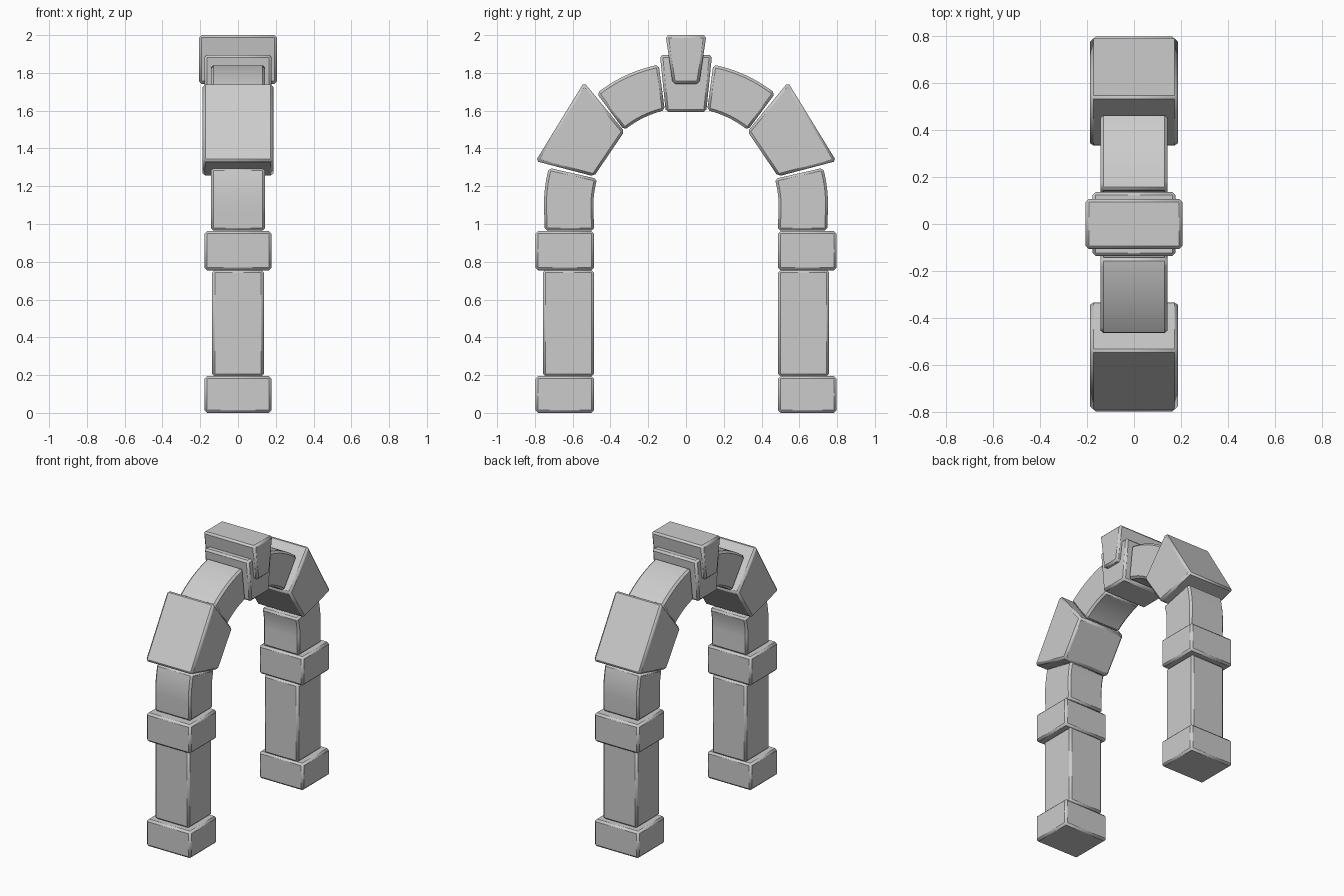
import bpy, bmesh, math

if "Cube" in bpy.data.objects:
    bpy.data.objects.remove(bpy.data.objects["Cube"])

CENTRE_Z = 1.1  # springing height of the arch


def stone(name, profile, half_width, bevel=0.014):
    """Extrude a (y, z) outline symmetrically along x and chamfer its edges."""
    bm = bmesh.new()
    face = bm.faces.new([bm.verts.new((-half_width, y, z)) for y, z in profile])
    ext = bmesh.ops.extrude_face_region(bm, geom=[face])
    verts = [g for g in ext["geom"] if isinstance(g, bmesh.types.BMVert)]
    bmesh.ops.translate(bm, verts=verts, vec=(2 * half_width, 0, 0))
    bmesh.ops.recalc_face_normals(bm, faces=bm.faces)
    mesh = bpy.data.meshes.new(name)
    bm.to_mesh(mesh)
    bm.free()
    ob = bpy.data.objects.new(name, mesh)
    bpy.context.collection.objects.link(ob)
    mod = ob.modifiers.new("Chamfer", "BEVEL")
    mod.width = bevel
    mod.segments = 1
    mod.limit_method = "ANGLE"
    mod.angle_limit = math.radians(30)
    bpy.ops.object.select_all(action="DESELECT")
    ob.select_set(True)
    bpy.context.view_layer.objects.active = ob
    bpy.ops.object.shade_smooth_by_angle(angle=math.radians(25))
    return ob


def pair(name, profile, half_width):
    """Make the stone on both legs of the arch."""
    for side, s in (("right", 1), ("left", -1)):
        stone(f"{name}_{side}", [(s * y, z) for y, z in profile], half_width)


def rect(y0, y1, z0, z1):
    return [(y0, z0), (y1, z0), (y1, z1), (y0, z1)]


def arc(r, a0, a1, n=10):
    """Arc about the arch centre, angles in degrees from vertical."""
    angles = [math.radians(a0 + (a1 - a0) * i / n) for i in range(n + 1)]
    return [(r * math.sin(a), CENTRE_Z + r * math.cos(a)) for a in angles]


# Straight legs
pair("base_block", rect(0.487, 0.797, 0, 0.195), 0.177)
pair("pillar_shaft", rect(0.487, 0.758, 0.193, 0.757), 0.137)
pair("capital_block", rect(0.487, 0.797, 0.755, 0.963), 0.177)

# Curved stone rising from the capital
pair("springer", [(0.487, 0.965)] + arc(0.49, 90, 73.5) +
     arc(0.752, 74.8, 90) + [(0.748, 0.965)], 0.143)

# Large projecting shoulder block
pair("shoulder_block", [(0.326, 1.49), (0.54, 1.75), (0.796, 1.333), (0.487, 1.252)], 0.187)

# Curved stone between shoulder and keystone
pair("upper_voussoir", arc(0.514, 12.6, 39.5) + arc(0.757, 38.6, 11), 0.143)

# Keystone with its projecting wedge
stone("keystone", [(-0.107, 1.592), (0.107, 1.592), (0.138, 1.896), (-0.138, 1.896)], 0.177)
stone("keystone_wedge", [(-0.07, 1.742), (0.07, 1.742), (0.108, 2.0), (-0.108, 2.0)], 0.206)
